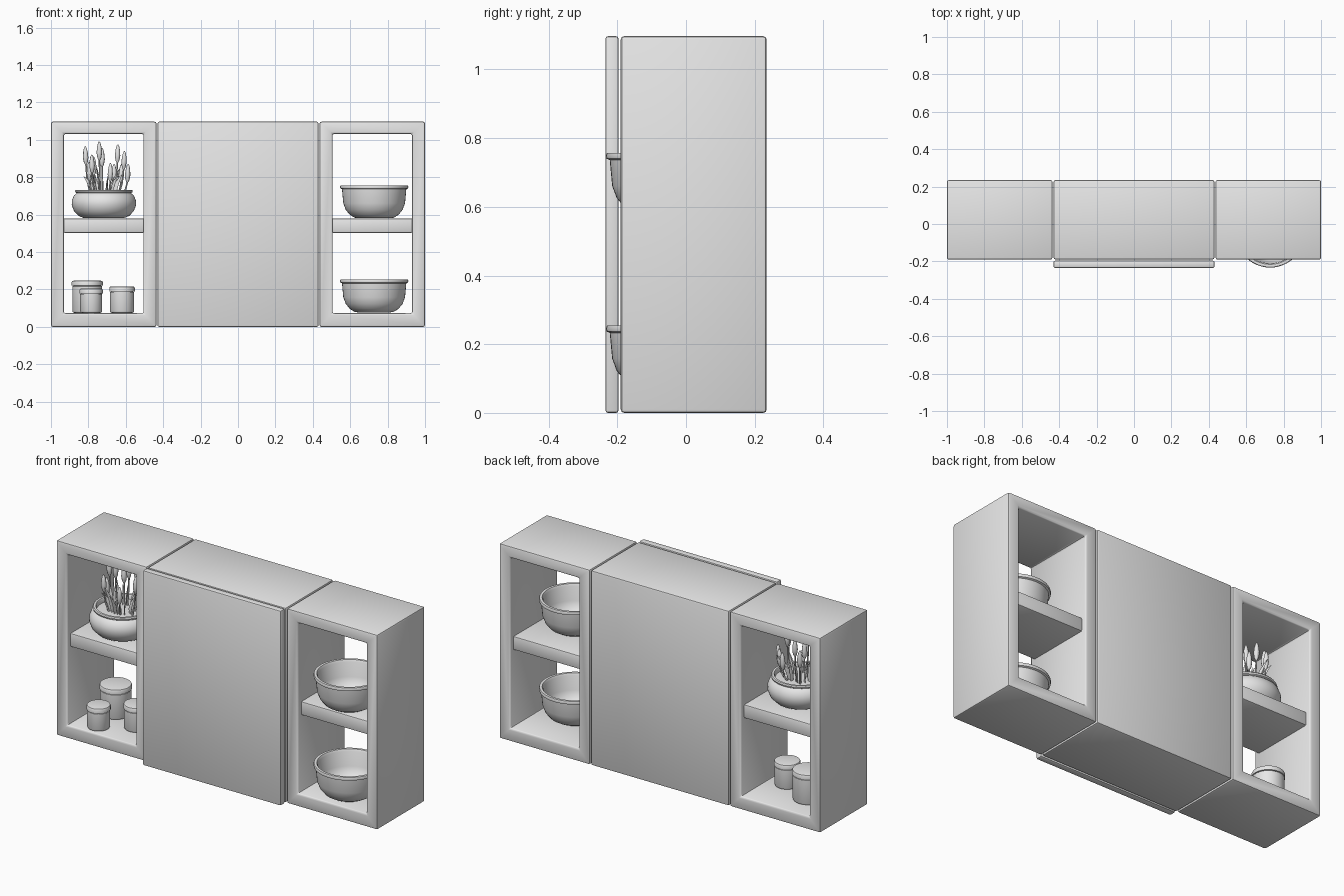
import bpy, bmesh, math, random
from mathutils import Vector

random.seed(4)
if "Cube" in bpy.data.objects:
    bpy.data.objects.remove(bpy.data.objects["Cube"])

grey = bpy.data.materials.new("plain grey")
grey.use_nodes = True
grey.diffuse_color = (0.8, 0.8, 0.8, 1)
grey.node_tree.nodes["Principled BSDF"].inputs["Base Color"].default_value = (0.8, 0.8, 0.8, 1)


def smooth(obj, angle=35):
    bpy.ops.object.select_all(action='DESELECT')
    obj.select_set(True)
    bpy.context.view_layer.objects.active = obj
    bpy.ops.object.shade_smooth_by_angle(angle=math.radians(angle))


def finish(name, bm, location=(0, 0, 0), angle=35):
    bmesh.ops.recalc_face_normals(bm, faces=bm.faces)
    mesh = bpy.data.meshes.new(name)
    bm.to_mesh(mesh)
    bm.free()
    mesh.materials.append(grey)
    obj = bpy.data.objects.new(name, mesh)
    obj.location = location
    bpy.context.collection.objects.link(obj)
    smooth(obj, angle)
    return obj


def round_edges(bm, width):
    bmesh.ops.recalc_face_normals(bm, faces=bm.faces)
    sharp = [e for e in bm.edges if e.calc_face_angle(0) > 0.5]
    bmesh.ops.bevel(bm, geom=sharp, offset=width, segments=2, profile=0.5,
                    affect='EDGES', clamp_overlap=True)


def box(name, low, high, bevel):
    bm = bmesh.new()
    bmesh.ops.create_cube(bm, size=1)
    for v in bm.verts:
        v.co = [a + (b - a) * (c + 0.5) for a, b, c in zip(low, high, v.co)]
    round_edges(bm, bevel)
    return finish(name, bm)


def open_frame(name, outer, inner, y0, y1, bevel):
    """Rectangular tube open at the front and the back."""
    bm = bmesh.new()

    def ring(r):
        x0, x1, z0, z1 = r
        return [bm.verts.new((x, y0, z)) for x, z in
                ((x0, z0), (x1, z0), (x1, z1), (x0, z1))]
    a, b = ring(outer), ring(inner)
    faces = [bm.faces.new((a[i], a[i - 1], b[i - 1], b[i])) for i in range(4)]
    new = bmesh.ops.extrude_face_region(bm, geom=faces, use_keep_orig=True)["geom"]
    for v in new:
        if isinstance(v, bmesh.types.BMVert):
            v.co.y = y1
    round_edges(bm, bevel)
    return finish(name, bm)


def lathe(name, profile, location, sides=48):
    bm = bmesh.new()
    verts = [bm.verts.new((r, 0, z)) for r, z in profile]
    edges = [bm.edges.new(p) for p in zip(verts, verts[1:])]
    bmesh.ops.spin(bm, geom=verts + edges, cent=(0, 0, 0), axis=(0, 0, 1),
                   angle=math.tau, steps=sides, use_merge=True)
    bmesh.ops.remove_doubles(bm, verts=bm.verts, dist=0.0001)
    return finish(name, bm, location, 40)


# Cabinet bodies and the door
HEIGHT, FRONT, BACK = 1.097, -0.19, 0.235
box("middle_cabinet", (-0.43, FRONT, 0), (0.43, BACK, HEIGHT), 0.01)
box("cabinet_door", (-0.43, -0.235, 0), (0.43, -0.196, HEIGHT), 0.008)
for side, s in (("right", -1), ("left", 1)):
    xs, holes = sorted((s * 0.436, s)), sorted((s * 0.505, s * 0.931))
    open_frame(side + "_open_cabinet", (*xs, 0, HEIGHT), (*holes, 0.073, 1.032),
               FRONT, BACK, 0.01)
    box(side + "_shelf", (holes[0] - 0.005, FRONT + 0.03, 0.503),
        (holes[1] + 0.005, BACK - 0.03, 0.58), 0.008)

# Bowls
bowl = [(0, 0.004), (0.085, 0.004), (0.09, 0), (0.105, 0.003), (0.13, 0.018),
        (0.152, 0.045), (0.165, 0.08), (0.172, 0.155), (0.181, 0.159),
        (0.183, 0.168), (0.18, 0.176), (0.166, 0.176), (0.16, 0.165),
        (0.153, 0.085), (0.138, 0.05), (0.11, 0.025), (0.07, 0.015), (0, 0.014)]
for name, z in (("lower_bowl", 0.078), ("upper_bowl", 0.581)):
    lathe(name, bowl, (0.728, -0.05, z))


# Lidded jars
def jar(name, x, y, radius, height):
    r, lid = radius - 0.003, height - 0.026
    lathe(name, [(0, 0), (r - 0.01, 0), (r - 0.003, 0.003), (r, 0.01),
                 (r, lid - 0.004), (r - 0.006, lid - 0.003), (r - 0.006, lid),
                 (radius, lid), (radius, height - 0.008),
                 (radius - 0.003, height - 0.002), (radius - 0.01, height),
                 (0, height)], (x, y, 0.075), 40)


jar("large_jar", -0.806, 0.064, 0.083, 0.172)
jar("small_front_jar", -0.785, -0.118, 0.062, 0.13)
jar("small_side_jar", -0.62, -0.015, 0.068, 0.141)

# Plant pot with soil
POT = Vector((-0.717, 0, 0.581))
lathe("plant_pot", [(0, 0), (0.105, 0), (0.135, 0.012), (0.16, 0.038),
                    (0.172, 0.07), (0.171, 0.095), (0.16, 0.122), (0.145, 0.134),
                    (0.152, 0.138), (0.154, 0.146), (0.15, 0.152), (0.138, 0.152),
                    (0.134, 0.145), (0.134, 0.125)], POT)
lathe("soil", [(0.137, 0.126), (0.08, 0.13), (0, 0.132)], POT)


# Plant stems, buds and leaves
def strands(name, paths, depth, extrude=0):
    curve = bpy.data.curves.new(name, 'CURVE')
    curve.dimensions = '3D'
    curve.bevel_depth, curve.extrude = depth, extrude
    curve.bevel_resolution = 2 if not extrude else 0
    curve.use_fill_caps = True
    for path in paths:
        spline = curve.splines.new('POLY')
        spline.points.add(len(path) - 1)
        for point, (co, radius) in zip(spline.points, path):
            point.co, point.radius = (*co, 1), radius
    curve.materials.append(grey)
    obj = bpy.data.objects.new(name, curve)
    obj.location = POT
    bpy.context.collection.objects.link(obj)
    bpy.ops.object.select_all(action='DESELECT')
    obj.select_set(True)
    bpy.context.view_layer.objects.active = obj
    bpy.ops.object.convert(target='MESH')
    smooth(bpy.context.object, 50)


# Each flower: sideways offset, depth offset, tip height above the pot base
flowers = [(-0.1, 0.02, 0.385), (-0.025, -0.03, 0.41), (-0.01, 0.07, 0.375),
           (0.075, 0.02, 0.395), (0.11, -0.04, 0.36), (-0.065, -0.08, 0.34),
           (0.035, -0.08, 0.295), (0.055, 0.09, 0.29), (0.095, 0.06, 0.29),
           (-0.055, 0.09, 0.33), (-0.08, -0.03, 0.3), (0.13, 0.02, 0.29)]
bud = [(0, 0.4), (0.15, 1.1), (0.4, 1.5), (0.7, 1.2), (0.9, 0.75), (1, 0.2)]
stems = []
for x, y, top in flowers:
    tip, neck = Vector((x, y, top)), Vector((x * 0.96, y * 0.96, top - 0.1))
    root = Vector((x * 0.7, y * 0.7, 0.12))
    bend = (root + neck) / 2 + Vector((x, y, 0)) * 0.06
    path = [(root, 0.5), (bend, 0.45)]
    path += [(neck.lerp(tip, t), r) for t, r in bud]
    stems.append(path)
strands("flower_stems", stems, 0.01)

leaves = []
for i in range(18):
    a = math.tau * i / 18 + random.uniform(-0.15, 0.15)
    out = Vector((math.cos(a), math.sin(a), 0))
    reach, top = random.uniform(0.07, 0.145), random.uniform(0.21, 0.29)
    leaves.append([(out * (0.06 + (reach - 0.06) * t * t) + Vector((0, 0, 0.12 + (top - 0.12) * t)), w)
                   for t, w in ((0, 0.6), (0.3, 1), (0.6, 0.8), (0.85, 0.4), (1, 0.05))])
strands("plant_leaves", leaves, 0.002, 0.01)
